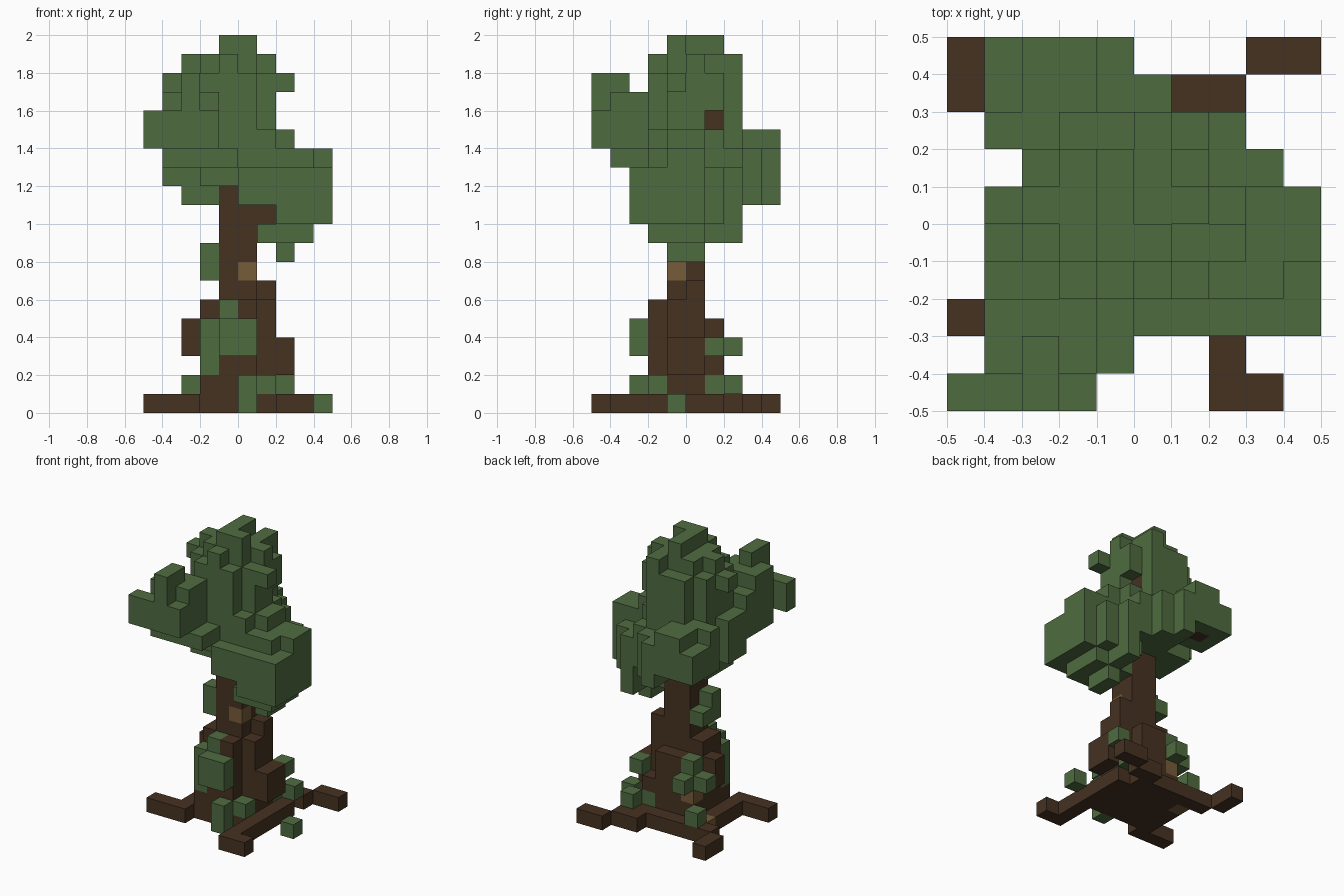
import bpy, bmesh
from mathutils import Vector

cube = bpy.data.objects.get("Cube")
if cube:
    bpy.data.objects.remove(cube, do_unlink=True)

S = 0.1                          # size of one block
OFFSET = Vector((-0.5, -0.5, 0))
COMPASS = {"N": (0, 1), "S": (0, -1), "E": (1, 0), "W": (-1, 0)}
owner = {}                       # block position -> part name
materials = {}                   # part name -> material


def make_material(name, rgb):
    m = bpy.data.materials.new(name)
    m.diffuse_color = (*rgb, 1)
    m.use_nodes = True
    m.node_tree.nodes["Principled BSDF"].inputs["Base Color"].default_value = (*rgb, 1)
    return m


def claim(name, material, cells):
    """Give blocks to a part; blocks already taken stay as they are."""
    materials[name] = material
    for cell in cells:
        owner.setdefault(cell, name)


def box(x, y, z, w=1, d=1, h=1):
    return [(i, j, k) for i in range(x, x + w)
            for j in range(y, y + d) for k in range(z, z + h)]


def blob(power, x, y, z, *size):
    """Rounded box of blocks."""
    def inside(cell):
        return sum(abs((c + 0.5 - o) * 2 / n - 1) ** power
                   for c, o, n in zip(cell, (x, y, z), size)) <= 1
    return [c for c in box(x, y, z, *size) if inside(c)]


def root(x, y, steps):
    """Ground-level row of blocks following compass steps."""
    cells = [(x, y, 0)]
    for step in steps.split():
        for letter in step:
            x, y = x + COMPASS[letter][0], y + COMPASS[letter][1]
        cells.append((x, y, 0))
    return cells


def build_part(name):
    """Make the outer block faces of one part."""
    bm = bmesh.new()
    verts = {}

    def vert(p):
        if p not in verts:
            verts[p] = bm.verts.new(Vector(p) * S + OFFSET)
        return verts[p]

    for cell in [c for c, n in owner.items() if n == name]:
        for axis, side in [(a, s) for a in range(3) for s in (0, 1)]:
            beside = list(cell)
            beside[axis] += 2 * side - 1
            if tuple(beside) in owner:
                continue
            corners = []
            for du, dv in ((0, 0), (1, 0), (1, 1), (0, 1)):
                p = list(cell)
                p[axis] += side
                p[(axis + 1) % 3] += du
                p[(axis + 2) % 3] += dv
                corners.append(vert(tuple(p)))
            bm.faces.new(corners if side else corners[::-1])
    mesh = bpy.data.meshes.new(name)
    bm.to_mesh(mesh)
    bm.free()
    mesh.materials.append(materials[name])
    bpy.context.collection.objects.link(bpy.data.objects.new(name, mesh))


LEAF = make_material("leaf green", (0.078, 0.148, 0.051))
BARK = make_material("bark brown", (0.061, 0.032, 0.0155))
KNOT = make_material("light bark", (0.184, 0.106, 0.042))

# Knots, moss and small leaves on the trunk
claim("trunk_knots", KNOT, box(5, 4, 7) + box(3, 6, 2) + box(2, 6, 0))
claim("fallen_leaf", LEAF, box(9, 4, 0))
claim("front_moss", LEAF, box(4, 2, 3, 2, 1, 2) + box(3, 3, 2, 1, 1, 3)
      + box(4, 3, 5) + box(5, 2, 0, 1, 1, 2) + box(6, 3, 1))
claim("back_moss", LEAF, box(7, 7, 1) + box(6, 6, 1) + box(7, 6, 3)
      + box(3, 6, 4) + box(3, 7, 3) + box(2, 6, 3) + box(2, 7, 1))
claim("trunk_sprigs", LEAF, box(3, 4, 7, 1, 1, 2) + box(3, 5, 7))

# Trunk with stepped flare, branch ends and roots
claim("branches", BARK, box(6, 4, 10) + box(5, 6, 15) + box(2, 8, 12))
claim("trunk", BARK, box(4, 4, 0, 2, 2, 12) + box(3, 4, 0, 4, 2, 6)
      + box(4, 3, 0, 2, 4, 5) + box(5, 3, 5) + box(6, 5, 6)
      + box(6, 6, 0, 1, 1, 3) + box(3, 6, 0, 1, 1, 4)
      + box(3, 3, 0, 1, 1, 2) + box(2, 5, 3, 1, 1, 2) + box(7, 4, 2, 1, 2, 2))
claim("roots", BARK, box(2, 3, 0, 6, 4) + box(3, 7, 0, 4)
      + root(2, 2, "W W") + root(7, 2, "S S E")
      + root(6, 8, "E NE E") + root(2, 7, "W NW N"))

# Tall middle crown with a cap and loose tufts, open at the branch end
crown = (blob(3, 2, 3, 11, 5, 5, 8) + box(4, 4, 19, 1, 3) + box(5, 4, 19)
         + box(2, 5, 18, 5) + box(4, 3, 18) + box(5, 7, 18)
         + box(2, 4, 11, 5, 3) + box(4, 7, 11, 3)
         + box(7, 4, 17) + box(7, 4, 14, 1, 2) + box(1, 4, 12, 1, 2, 3)
         + box(1, 5, 17))
claim("crown_leaves", LEAF, [c for c in crown if c != (6, 6, 15)])

# High clump at the front, -x side
claim("front_leaves", LEAF, box(1, 1, 13, 4, 3) + box(1, 1, 14, 3, 3, 2)
      + box(3, 3, 14, 2) + box(1, 1, 16, 3, 2)
      + box(0, 0, 14, 4, 1, 2) + box(2, 0, 16, 1, 2, 2))

# Low hanging clump on the +x side
claim("side_leaves", LEAF, box(5, 2, 11, 5, 4, 2) + box(6, 3, 13, 3, 3)
      + box(9, 4, 13, 1, 2) + box(7, 2, 10, 3, 4)
      + box(6, 3, 9, 3, 3) + box(7, 6, 9, 1, 2, 4) + box(6, 6, 10, 3, 1, 3)
      + box(7, 4, 8, 1, 2) + box(6, 7, 11, 1, 1, 3) + box(6, 3, 14))

# Clump at the back, -x side
claim("back_leaves", LEAF, box(1, 8, 12, 4, 2, 2) + box(4, 8, 11, 2, 1, 3)
      + box(4, 9, 11) + box(2, 8, 14, 2, 2) + box(1, 7, 12, 2, 1, 3))

for part in materials:
    build_part(part)
